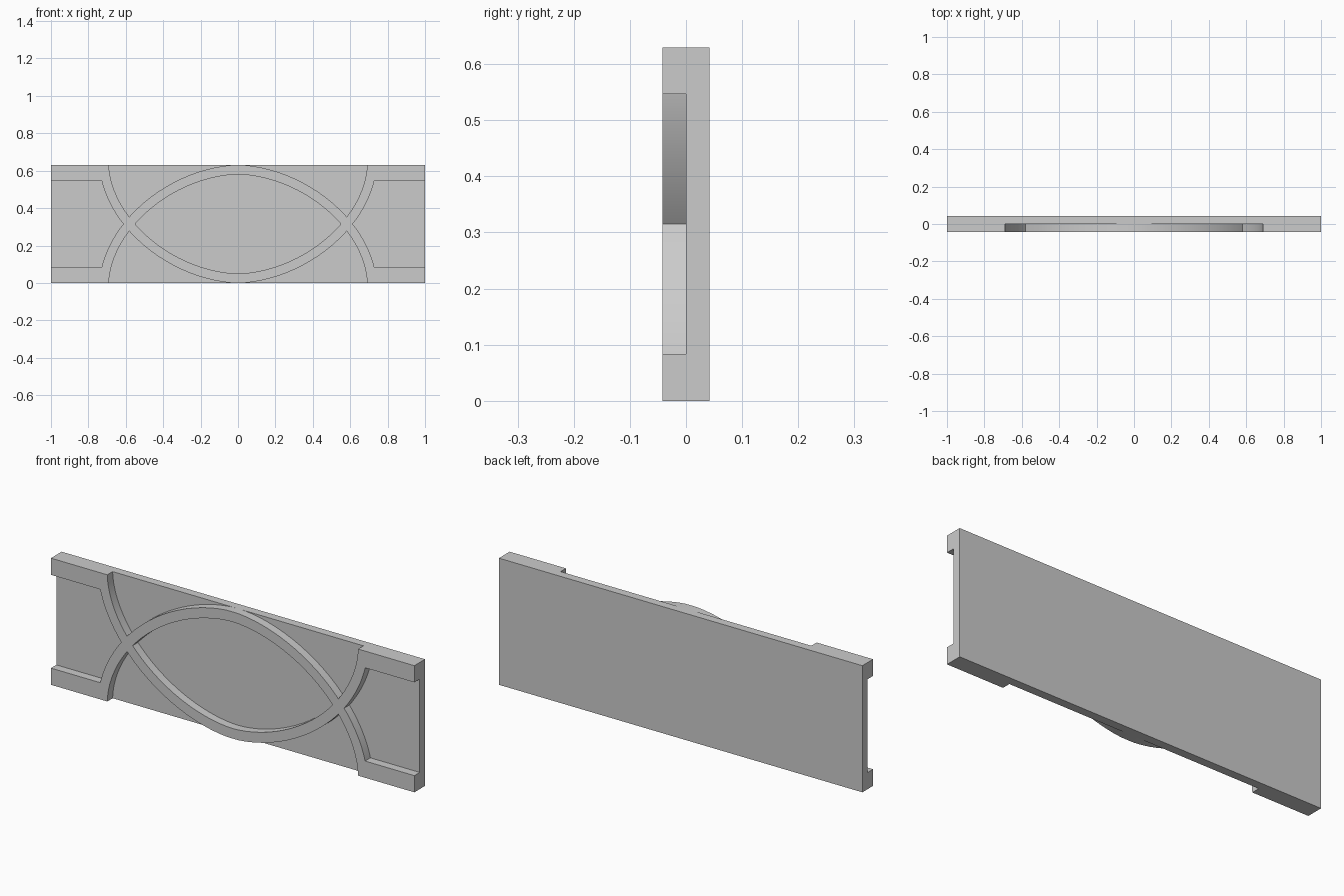
import bpy, bmesh, math

if "Cube" in bpy.data.objects:
    bpy.data.objects.remove(bpy.data.objects["Cube"])

H = 0.63            # panel height
T = 0.042           # thickness of plate and of raised relief
N = 48              # segments per arch


def make(name, faces2d, y0, y1):
    """Extrude flat x,z polygons from y0 to y1."""
    bm = bmesh.new()
    for poly in faces2d:
        bm.faces.new([bm.verts.new((x, y0, z)) for x, z in poly])
    bmesh.ops.remove_doubles(bm, verts=bm.verts, dist=1e-5)
    res = bmesh.ops.extrude_face_region(bm, geom=bm.faces[:])
    for v in res["geom"]:
        if isinstance(v, bmesh.types.BMVert):
            v.co.y = y1
    bmesh.ops.recalc_face_normals(bm, faces=bm.faces)
    me = bpy.data.meshes.new(name)
    bm.to_mesh(me)
    bm.free()
    ob = bpy.data.objects.new(name, me)
    bpy.context.collection.objects.link(ob)
    return ob


def rim(a, b, t):
    """Point on the lower half of a slightly pointed ellipse hung from the top edge."""
    c, s = math.cos(t), math.sin(t)
    p = 2 / 1.8
    return (math.copysign(abs(c) ** p, c) * a, max(0.0, H - b * abs(s) ** p))


def arch(flip):
    inner = [rim(0.69, 0.58, math.pi * i / N) for i in range(N + 1)]
    outer = [rim(0.74, 0.631, math.pi * i / N) for i in range(N + 1)]
    if flip:
        inner = [(x, H - z) for x, z in inner]
        outer = [(x, H - z) for x, z in outer]
    return [(inner[i], inner[i + 1], outer[i + 1], outer[i]) for i in range(N)]


# back plate
make("back_plate", [[(-1, 0), (1, 0), (1, H), (-1, H)]], 0, T)

# two crossing arches and the four corner rails, merged into one relief
relief = make("relief_tracery", arch(False), -T, 0)
parts = [make("upper_arch", arch(True), -T, 0)]
for sx in (-1, 1):
    for z0, z1 in ((0, 0.083), (H - 0.083, H)):
        parts.append(make("corner_rail", [[(sx * 0.705, z0), (sx, z0),
                                           (sx, z1), (sx * 0.705, z1)]], -T, 0))

for p in parts:
    m = relief.modifiers.new("join", 'BOOLEAN')
    m.operation = 'UNION'
    m.solver = 'EXACT'
    m.object = p
dg = bpy.context.evaluated_depsgraph_get()
merged = bpy.data.meshes.new_from_object(relief.evaluated_get(dg))
relief.modifiers.clear()
relief.data = merged
for p in parts:
    bpy.data.objects.remove(p)

# smooth curved walls, sharp corners
bpy.ops.object.select_all(action='DESELECT')
relief.select_set(True)
bpy.context.view_layer.objects.active = relief
bpy.ops.object.shade_smooth_by_angle(angle=math.radians(30))
